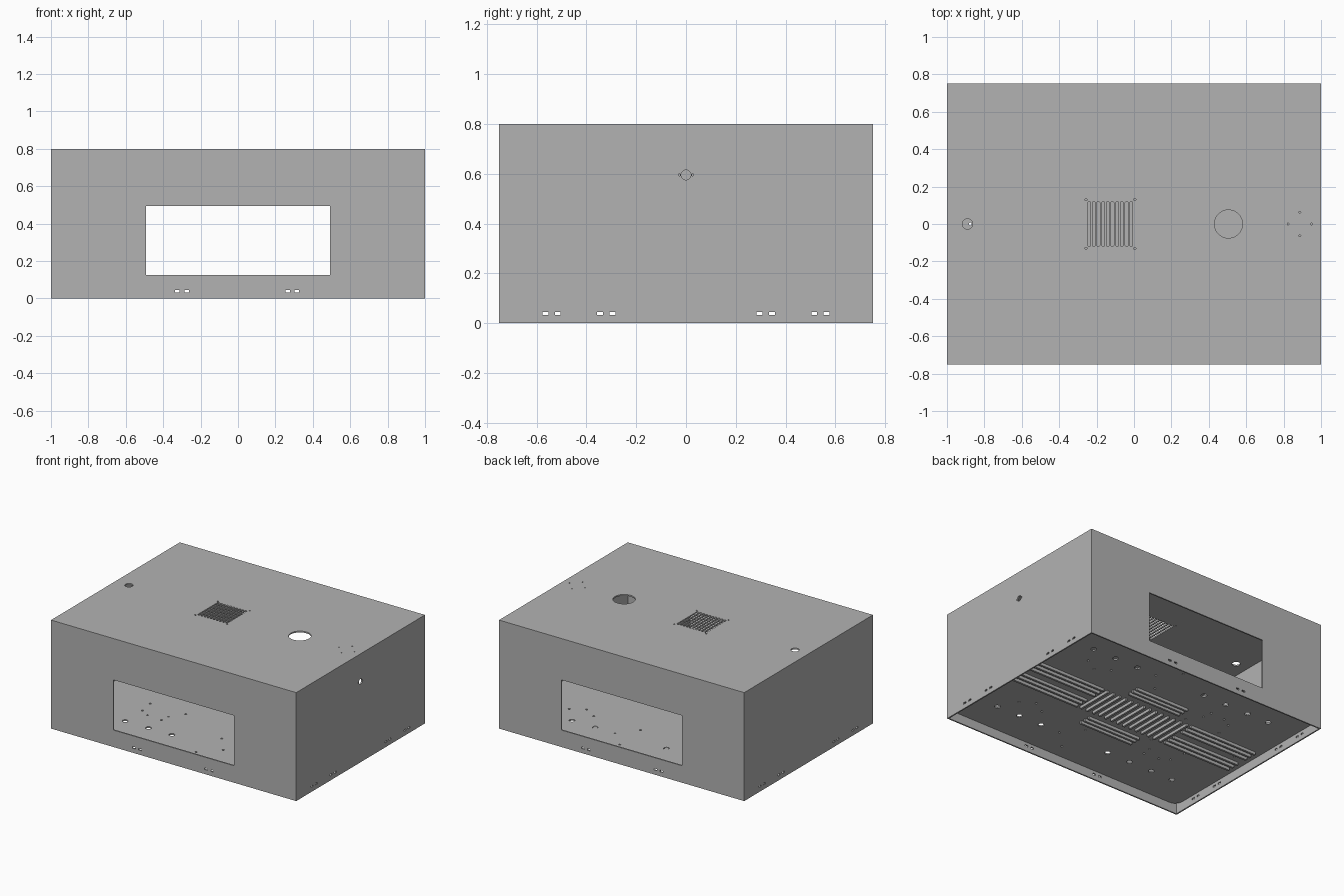
import bpy, bmesh
from math import pi, cos, sin
from mathutils import Matrix, Vector

cube = bpy.data.objects.get("Cube")
if cube:
    bpy.data.objects.remove(cube, do_unlink=True)

W, D, H, T = 2.0, 1.5, 0.8, 0.01      # outer size and sheet thickness
PLATE_Z = 0.066

grey = bpy.data.materials.new("sheet metal grey")
grey.use_nodes = True
colour = (0.45, 0.45, 0.45, 1)
grey.diffuse_color = colour
grey.node_tree.nodes["Principled BSDF"].inputs["Base Color"].default_value = colour


def finish(bm, name):
    bmesh.ops.recalc_face_normals(bm, faces=bm.faces[:])
    mesh = bpy.data.meshes.new(name)
    bm.to_mesh(mesh)
    bm.free()
    mesh.materials.append(grey)
    obj = bpy.data.objects.new(name, mesh)
    bpy.context.scene.collection.objects.link(obj)
    return obj


def box(bm, centre, size):
    m = Matrix.Translation(centre) @ Matrix.Diagonal((*size, 1))
    bmesh.ops.create_cube(bm, size=1, matrix=m)


def slot(bm, centre, radius, half=0.0, depth=0.06, matrix=Matrix(), n=16):
    """Round hole, or a slot with round ends along local y when half > 0."""
    ring = []
    for i in range(n):
        a = 2 * pi * (i + 0.5) / n
        shift = half if sin(a) > 0 else -half
        ring.append(Vector((radius * cos(a), radius * sin(a) + shift, -depth / 2)))
    place = Matrix.Translation(centre) @ matrix
    face = bm.faces.new([bm.verts.new(place @ p) for p in ring])
    new = bmesh.ops.extrude_face_region(bm, geom=[face])
    up = place.to_3x3() @ Vector((0, 0, depth))
    bmesh.ops.translate(bm, vec=up, verts=[v for v in new["geom"] if isinstance(v, bmesh.types.BMVert)])


def cut(obj, bm, name):
    cutter = finish(bm, name)
    cutter.hide_render = True
    mod = obj.modifiers.new(name, "BOOLEAN")
    mod.operation, mod.solver, mod.object = "DIFFERENCE", "EXACT", cutter
    bpy.context.view_layer.update()
    baked = bpy.data.meshes.new_from_object(obj.evaluated_get(bpy.context.evaluated_depsgraph_get()))
    obj.modifiers.clear()
    obj.data = baked
    bpy.data.objects.remove(cutter, do_unlink=True)


# Open-bottomed housing
bm = bmesh.new()
box(bm, (0, 0, H / 2), (W, D, H))
housing = finish(bm, "housing")
bm = bmesh.new()
box(bm, (0, 0, H / 2 - T), (W - 2 * T, D - 2 * T, H))
cut(housing, bm, "hollow_cutter")

# Window running through the front and back walls
bm = bmesh.new()
box(bm, (0, 0, 0.31), (0.985, D + 0.2, 0.37))
# Paired tab slots low on all four walls
for x in (-0.325, -0.275, 0.265, 0.315):
    box(bm, (x, 0, 0.039), (0.024, D + 0.2, 0.012))
for sx in (-1, 1):
    for y in (0.295, 0.345, 0.515, 0.565):
        for sy in (-1, 1):
            box(bm, (sx * W / 2, sy * y, 0.039), (0.06, 0.024, 0.012))
# Cable hole in the right wall
side = Matrix.Rotation(pi / 2, 4, "Y")
slot(bm, (W / 2, 0, 0.595), 0.02, matrix=side)
for y in (-0.027, 0.027):
    slot(bm, (W / 2, y, 0.595), 0.004, matrix=side, n=8)
# Lid: button hole, large opening, sensor screws and vent
slot(bm, (-0.89, 0, H), 0.028, n=24)
slot(bm, (0.505, 0, H), 0.075, n=48)
for dx, dy in ((-0.063, 0), (0.063, 0), (0, 0.063), (0, -0.063)):
    slot(bm, (0.887 + dx, dy, H), 0.005, n=8)
for i in range(10):
    slot(bm, (-0.24 + 0.025 * i, 0, H), 0.008, half=0.112)
for x in (-0.256, 0.004):
    for y in (-0.13, 0.13):
        slot(bm, (x, y, H), 0.006, n=8)
cut(housing, bm, "opening_cutter")

# Recessed base plate with rounded corners
bm = bmesh.new()
box(bm, (0, 0, PLATE_Z + T / 2), (W - 2 * T, D - 2 * T, T))
corners = [e for e in bm.edges if abs(e.verts[0].co.z - e.verts[1].co.z) > T / 2]
bmesh.ops.bevel(bm, geom=corners, offset=0.06, segments=6, profile=0.5, affect="EDGES")
plate = finish(bm, "base_plate")

# Mounting holes, mirrored front to back
bm = bmesh.new()
small = ((-0.59, 0.18), (-0.3, 0.18), (-0.37, 0.28), (-0.57, 0.3), (-0.5, 0.34),
         (-0.38, 0.35), (0.12, 0.36), (0.23, 0.5), (0.1, 0.63), (0.5, 0.36),
         (0.6, 0.3), (0.7, 0.36))
for s in (-1, 1):
    for x in (0.77, 0.58, 0.39, -0.19, -0.38, -0.57, -0.75):
        slot(bm, (x, s * 0.5, PLATE_Z), 0.02)
    for x, y in small:
        slot(bm, (x, s * y, PLATE_Z), 0.008, n=8)
slot(bm, (-0.875, 0, PLATE_Z), 0.008, n=8)
cut(plate, bm, "mounting_hole_cutter")

# Stiffening ribs under the plate
RIB = 0.022
rib_z = PLATE_Z - RIB / 2 + 0.001


def ribs(name, places, size):
    bm = bmesh.new()
    for x, y in places:
        box(bm, (x, y, rib_z), (*size, RIB))
    finish(bm, name)


ribs("centre_ribs", [(0.053 * (i - 6.5), 0) for i in range(14)], (0.015, 0.28))
rows = (0.045, 0.09, 0.135)
for side_name, s in (("left", 1), ("right", -1)):
    ribs(side_name + "_ribs", [(s * 0.66, t * y) for y in rows for t in (-1, 1)], (0.56, 0.015))
for end_name, s in (("front", -1), ("back", 1)):
    ribs(end_name + "_ribs", [(0, s * y) for y in (0.21, 0.25, 0.29)], (0.44, 0.015))
